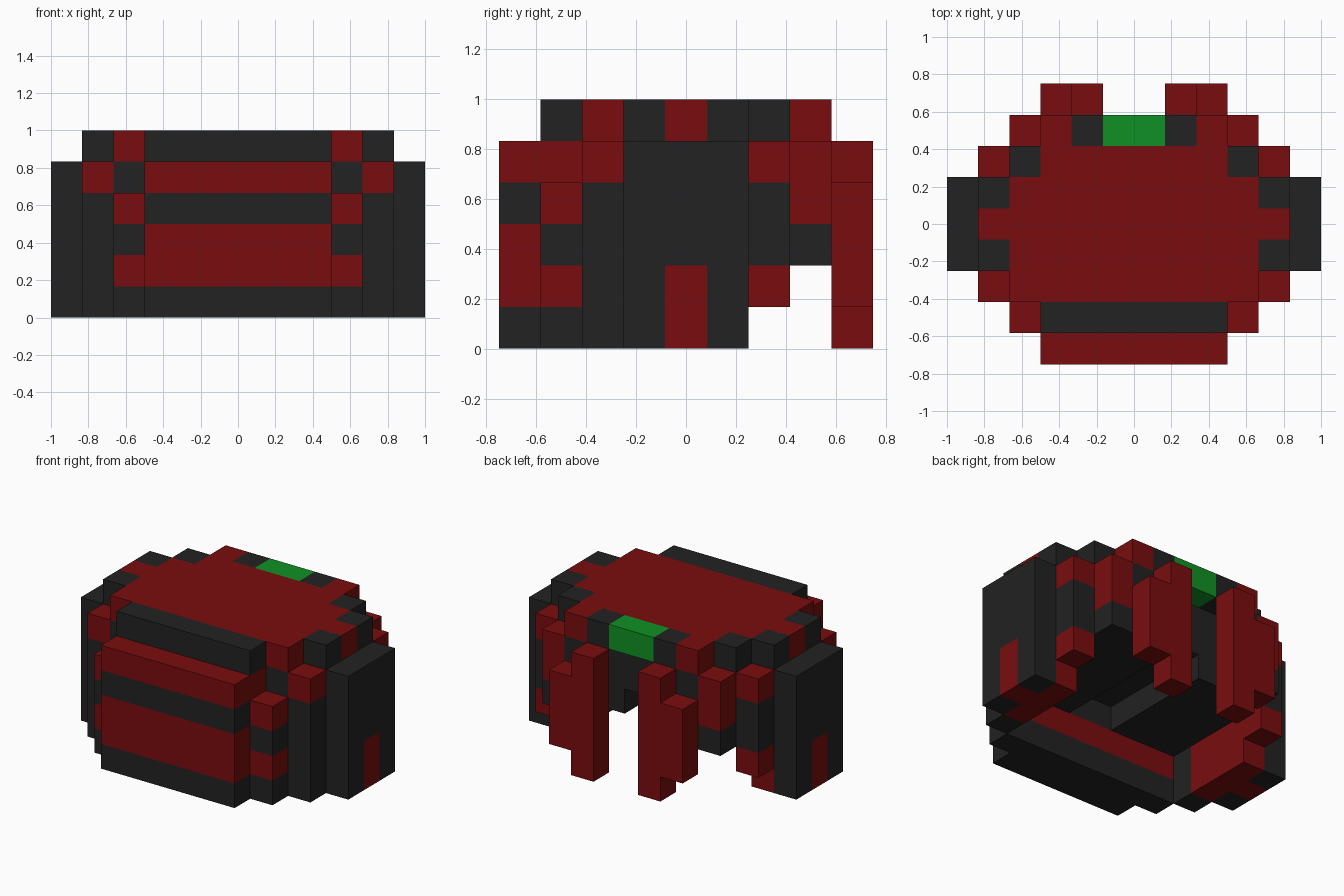
import bpy, bmesh
from mathutils import Matrix, Vector

cube = bpy.data.objects.get("Cube")
if cube:
    bpy.data.objects.remove(cube, do_unlink=True)

U = 1 / 6  # edge of one block


def material(name, rgb):
    m = bpy.data.materials.new(name)
    m.use_nodes = True
    m.diffuse_color = (*rgb, 1)
    bsdf = m.node_tree.nodes["Principled BSDF"]
    bsdf.inputs["Base Color"].default_value = (*rgb, 1)
    bsdf.inputs["Roughness"].default_value = 0.8
    return m


RED = material("dark_red", (0.195, 0.004, 0.0045))
BLACK = material("charcoal", (0.016, 0.016, 0.016))
GREEN = material("green", (0.005, 0.28, 0.017))


def add_box(bm, x0, x1, y0, y1, z0, z1):
    centre = Vector(((x0 + x1) / 2 * U, ((y0 + y1) / 2 - 4.5) * U, (z0 + z1) / 2 * U))
    size = Vector(((x1 - x0) * U, (y1 - y0) * U, (z1 - z0) * U))
    bmesh.ops.create_cube(bm, size=1, matrix=Matrix.Translation(centre) @ Matrix.Diagonal((*size, 1)))


def part(name, mat, x, y, z):
    """Block part in grid units; x counts from the middle and is mirrored unless it starts at 0."""
    bm = bmesh.new()
    if x[0] == 0:
        add_box(bm, -x[1], x[1], *y, *z)
    else:
        add_box(bm, *x, *y, *z)
        add_box(bm, -x[1], -x[0], *y, *z)
    me = bpy.data.meshes.new(name)
    bm.to_mesh(me)
    bm.free()
    me.materials.append(mat)
    ob = bpy.data.objects.new(name, me)
    bpy.context.collection.objects.link(ob)


def stack(name, x, y, bands):
    """Column of coloured bands: (material, bottom, top)."""
    for mat, z0, z1 in bands:
        part(f"{name}_{z0}", mat, x, y, (z0, z1))


# Striped front of the shell, its backing and its stepped corners
stack("front_stripe", (0, 3), (0, 1), [(BLACK, 0, 1), (RED, 1, 3), (BLACK, 3, 4), (RED, 4, 5)])
stack("front_backing", (0, 3), (1, 2), [(BLACK, 0, 1), (RED, 1, 2), (BLACK, 2, 4), (RED, 4, 5), (BLACK, 5, 6)])
stack("front_corner", (3, 4), (1, 2), [(BLACK, 0, 1), (RED, 1, 2), (BLACK, 2, 3), (RED, 3, 4)])
stack("front_side", (4, 5), (2, 3), [(BLACK, 0, 4), (RED, 4, 5)])

# Filled inside, with a shallow channel underneath
part("inner_core", BLACK, (0, 4), (2, 7), (3, 5))
part("inner_core_lower", BLACK, (1, 4), (2, 7), (2, 3))

# Ear pads and outer ear plates
stack("ear_pad", (4, 5), (3, 6), [(RED, 0, 2), (BLACK, 2, 5)])
for label, y0 in (("front", 3), ("back", 5)):
    part(f"ear_plate_{label}", BLACK, (5, 6), (y0, y0 + 1), (0, 5))
stack("ear_plate_middle", (5, 6), (4, 5), [(RED, 0, 2), (BLACK, 2, 5)])

# Stepped rear sides
stack("rear_side", (4, 5), (6, 7), [(RED, 1, 2), (BLACK, 2, 4), (RED, 4, 5)])
stack("rear_corner", (3, 4), (7, 8), [(BLACK, 2, 3), (RED, 3, 5)])
part("opening_post", BLACK, (2, 3), (7, 8), (2, 5))

# Crown layer
TOP = (5, 6)
part("crown", RED, (0, 4), (2, 6), TOP)
part("crown_rear", RED, (0, 3), (6, 7), TOP)
part("crown_rear_notch", BLACK, (3, 4), (6, 7), TOP)
part("crown_side_front", BLACK, (4, 5), (3, 4), TOP)
part("crown_side_middle", RED, (4, 5), (4, 5), TOP)
part("crown_side_back", BLACK, (4, 5), (5, 6), TOP)
part("brow_outer", RED, (2, 3), (7, 8), TOP)
part("brow_inner", BLACK, (1, 2), (7, 8), TOP)
part("brow_gem", GREEN, (0, 1), (7, 8), TOP)

# Hanging guards over the opening
part("guard_long", RED, (1, 2), (8, 9), (0, 5))
part("guard_short", RED, (2, 3), (8, 9), (1, 4))
